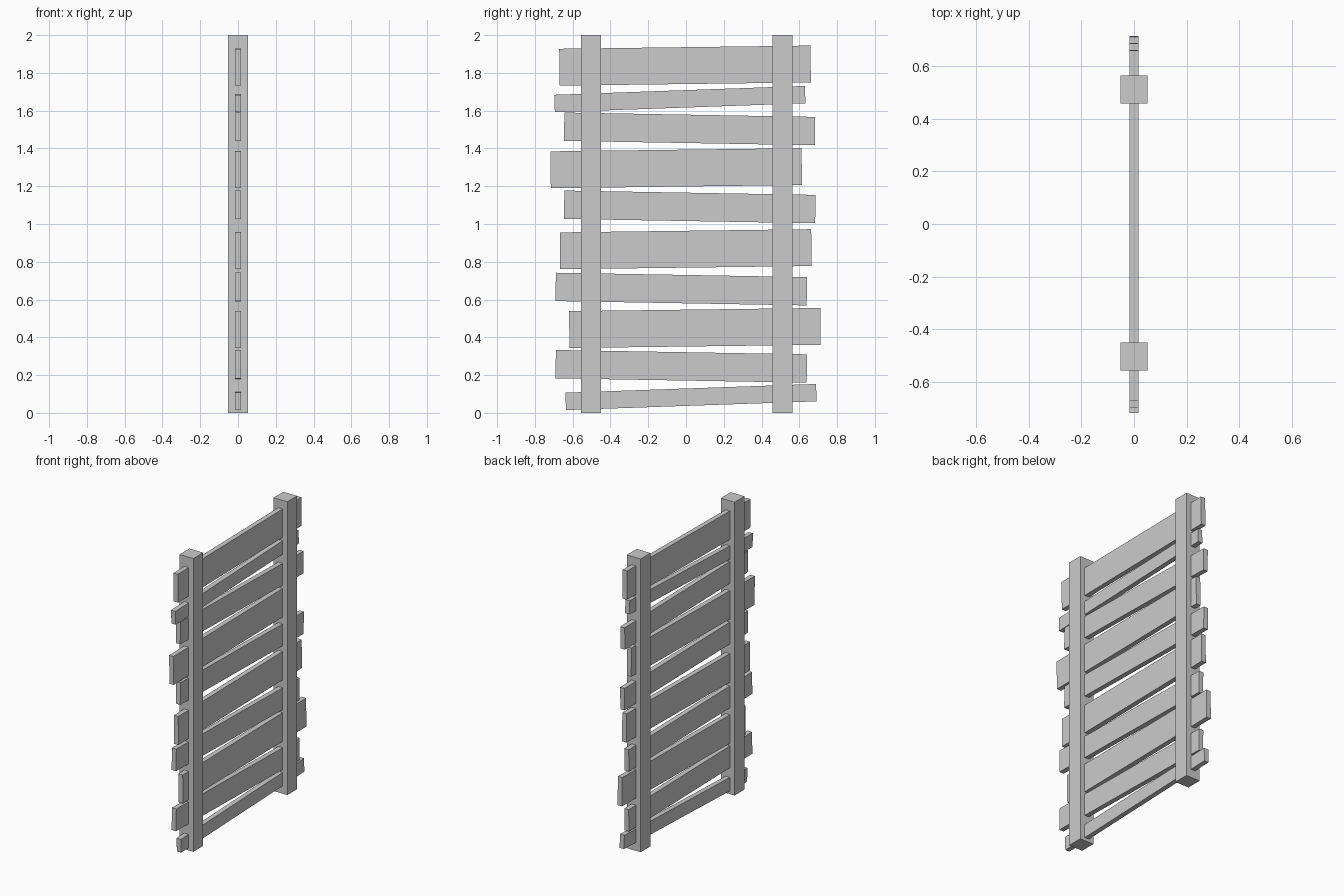
import bpy
from math import atan2, hypot

cube = bpy.data.objects.get("Cube")
if cube:
    bpy.data.objects.remove(cube, do_unlink=True)

grey = bpy.data.materials.new("plain_grey")
grey.use_nodes = True
colour = (0.6, 0.6, 0.6, 1)
grey.diffuse_color = colour
grey.node_tree.nodes["Principled BSDF"].inputs["Base Color"].default_value = colour


def box(name, centre, size, tilt=0):
    bpy.ops.mesh.primitive_cube_add(size=1, location=centre, rotation=(tilt, 0, 0))
    ob = bpy.context.object
    ob.name = name
    ob.scale = size
    ob.data.materials.append(grey)
    return ob


# Two upright posts
for name, y in (("front_post", -0.503), ("back_post", 0.51)):
    box(name, (0, y, 1), (0.104, 0.106, 2))

# Crooked planks: front end y, z; back end y, z; board width
WIDE, MEDIUM, NARROW = 0.195, 0.15, 0.092
planks = [
    (-0.637, 0.061, 0.69, 0.107, NARROW),
    (-0.69, 0.258, 0.64, 0.235, MEDIUM),
    (-0.618, 0.441, 0.712, 0.458, WIDE),
    (-0.69, 0.667, 0.64, 0.644, MEDIUM),
    (-0.667, 0.858, 0.664, 0.875, WIDE),
    (-0.645, 1.102, 0.685, 1.079, MEDIUM),
    (-0.717, 1.287, 0.613, 1.304, WIDE),
    (-0.645, 1.515, 0.683, 1.492, MEDIUM),
    (-0.696, 1.638, 0.631, 1.685, NARROW),
    (-0.67, 1.83, 0.66, 1.847, WIDE),
]
for i, (y0, z0, y1, z1, width) in enumerate(planks, 1):
    box(f"plank_{i}", (0, (y0 + y1) / 2, (z0 + z1) / 2),
        (0.033, hypot(y1 - y0, z1 - z0), width), atan2(z1 - z0, y1 - y0))
